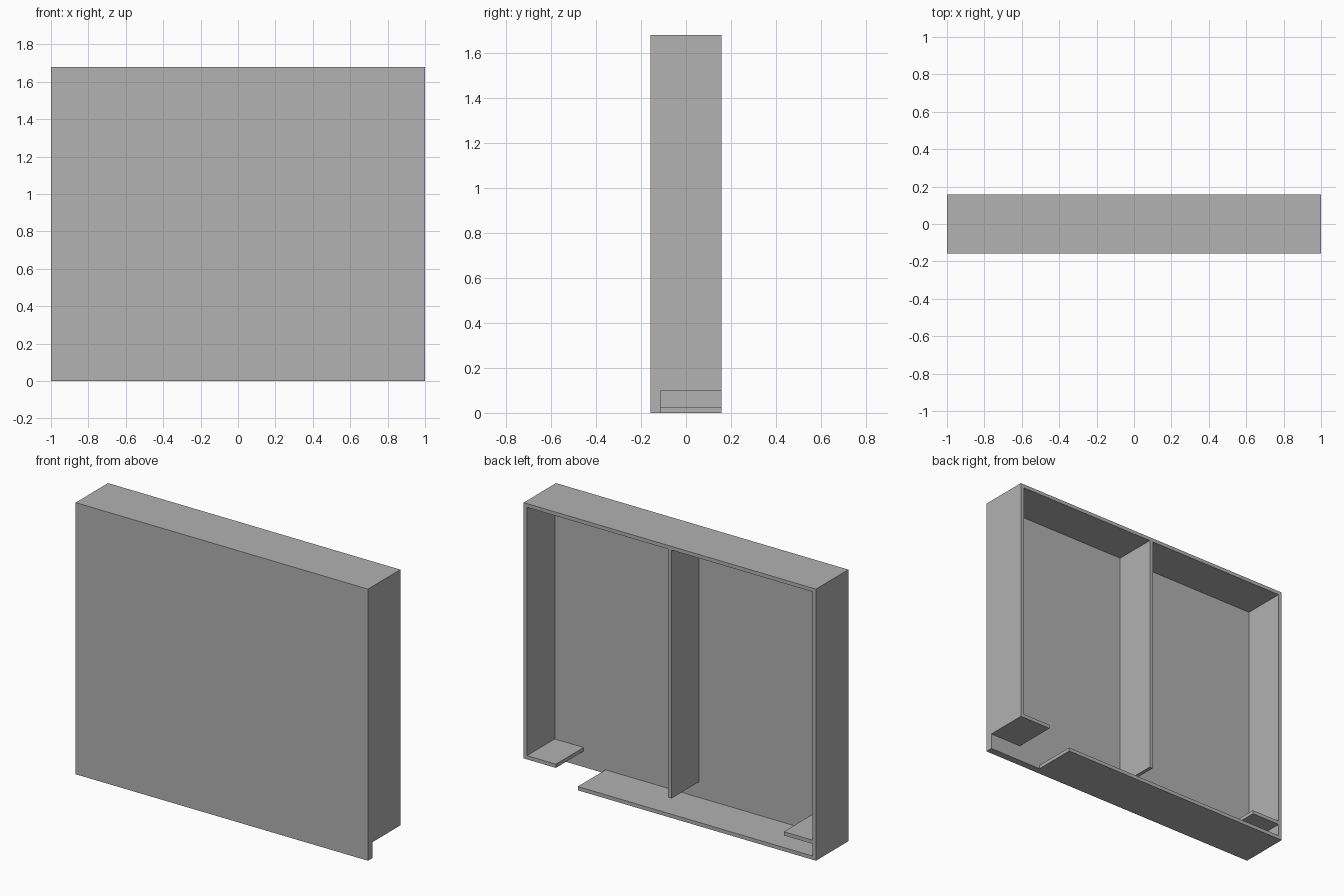
import bpy
import bmesh

if "Cube" in bpy.data.objects:
    bpy.data.objects.remove(bpy.data.objects["Cube"], do_unlink=True)

grey = bpy.data.materials.new("plain_grey")
grey.use_nodes = True
colour = (0.445, 0.445, 0.445, 1)
grey.diffuse_color = colour
grey.node_tree.nodes["Principled BSDF"].inputs["Base Color"].default_value = colour

HEIGHT = 1.68
BACK = 0.158      # open rear edge
INNER = -0.113    # rear surface of the front panel
T = 0.023         # board thickness
NOTCH = 0.098     # height of the cut-out under the left side


def board(name, x, z, y=(INNER, BACK)):
    """Box spanning the given (min, max) ranges."""
    bm = bmesh.new()
    bmesh.ops.create_cube(bm, size=1)
    for v in bm.verts:
        v.co = [r[1] if c > 0 else r[0] for c, r in zip(v.co, (x, y, z))]
    mesh = bpy.data.meshes.new(name)
    bm.to_mesh(mesh)
    bm.free()
    mesh.materials.append(grey)
    obj = bpy.data.objects.new(name, mesh)
    bpy.context.collection.objects.link(obj)
    return obj


# Thick front panel
board("front_panel", (-1, 1), (0, HEIGHT), (-BACK, INNER))

# Outer frame: the left side and the bottom stop short around the cut-out
board("top_panel", (-1, 1), (HEIGHT - T, HEIGHT))
board("left_side", (1 - T, 1), (NOTCH, HEIGHT - T))
board("right_side", (-1, T - 1), (0, HEIGHT - T))
board("bottom_panel", (T - 1, 0.63), (0, T))

# Central divider, hanging clear of the bottom panel
board("divider", (-T / 2, T / 2), (NOTCH + T, HEIGHT - T))

# Short shelves in the lower corners
board("left_shelf", (0.78, 1 - T), (NOTCH, NOTCH + T))
board("right_shelf", (T - 1, -0.78), (NOTCH, NOTCH + T))
